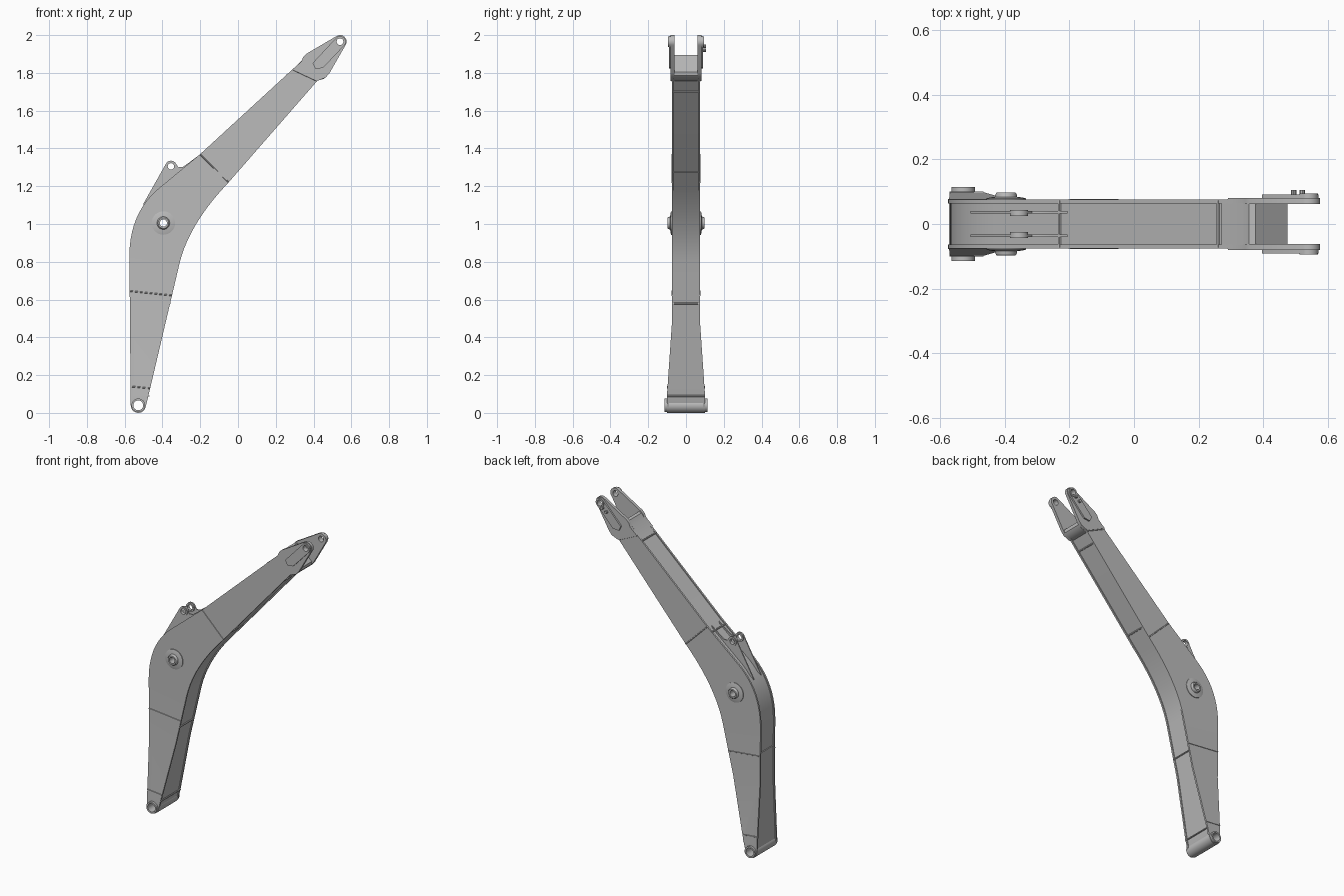
import bpy, bmesh
from math import sin, cos, radians, pi
from mathutils import Vector, Matrix

if "Cube" in bpy.data.objects:
    bpy.data.objects.remove(bpy.data.objects["Cube"])

steel = bpy.data.materials.new("grey steel")
steel.use_nodes = True
GREY = (0.5, 0.5, 0.5, 1)
steel.diffuse_color = GREY
steel.node_tree.nodes["Principled BSDF"].inputs["Base Color"].default_value = GREY

FOOT, PIVOT, LUG, TIP = (-0.528, 0.04), (-0.395, 1.005), (-0.355, 1.305), (0.54, 1.965)


def finish(name, bm):
    bmesh.ops.recalc_face_normals(bm, faces=bm.faces)
    mesh = bpy.data.meshes.new(name)
    bm.to_mesh(mesh)
    bm.free()
    mesh.materials.append(steel)
    ob = bpy.data.objects.new(name, mesh)
    bpy.context.collection.objects.link(ob)
    return ob


def smooth(ob):
    bpy.ops.object.select_all(action='DESELECT')
    ob.select_set(True)
    bpy.context.view_layer.objects.active = ob
    bpy.ops.object.shade_smooth_by_angle(angle=radians(32))


def arc(c, r, a0, a1, n=12):
    steps = [radians(a0 + (a1 - a0) * i / n) for i in range(n + 1)]
    return [(c[0] + r * cos(a), c[1] + r * sin(a)) for a in steps]


def bend(a, b, c, n=10):
    a, b, c = Vector(a), Vector(b), Vector(c)
    ts = [i / n for i in range(n + 1)]
    return [tuple(a * (1 - t) ** 2 + b * 2 * t * (1 - t) + c * t * t) for t in ts]


def inset(pts, d):
    out = []
    for i, p in enumerate(pts):
        p = Vector(p)
        e0 = (p - Vector(pts[i - 1])).normalized()
        e1 = (Vector(pts[(i + 1) % len(pts)]) - p).normalized()
        n0, n1 = Vector((-e0.y, e0.x)), Vector((-e1.y, e1.x))
        out.append(tuple(p + (n0 + n1) * d / (1 + n0.dot(n1))))
    return out


def flare(z):
    return 0.026 * min(1, max(0, (0.47 - z) / 0.38))


def prism(name, pts, y0, y1, flared=False):
    bm = bmesh.new()
    face = bm.faces.new([bm.verts.new((x, y0, z)) for x, z in pts])
    ext = bmesh.ops.extrude_face_region(bm, geom=[face], use_keep_orig=True)
    for v in ext["geom"]:
        if isinstance(v, bmesh.types.BMVert):
            v.co.y = y1
    if flared:
        for h in (0.47, 0.09):
            bmesh.ops.bisect_plane(bm, geom=bm.verts[:] + bm.edges[:] + bm.faces[:],
                                   plane_co=(0, 0, h), plane_no=(0, 0, 1))
        for v in bm.verts:
            v.co.y += flare(v.co.z) * (1 if v.co.y > 0 else -1)
    return finish(name, bm)


def ring(name, c, profile, n=32):
    # closed (radius, y) profile turned about a pin axis along y
    bm = bmesh.new()
    loops = [[bm.verts.new((c[0] + r * cos(2 * pi * i / n), y, c[1] + r * sin(2 * pi * i / n)))
              for r, y in profile] for i in range(n)]
    m = len(profile)
    for i in range(n):
        a, b = loops[i], loops[(i + 1) % n]
        for j in range(m):
            k = (j + 1) % m
            bm.faces.new((a[j], a[k], b[k], b[j]))
    ob = finish(name, bm)
    smooth(ob)
    return ob


def rod(name, p, q, r, n=10):
    p, q = Vector(p), Vector(q)
    bm = bmesh.new()
    turn = (q - p).to_track_quat('Z', 'Y').to_matrix().to_4x4()
    bmesh.ops.create_cone(bm, cap_ends=True, segments=n, radius1=r, radius2=r,
                          depth=(q - p).length,
                          matrix=Matrix.Translation((p + q) / 2) @ turn)
    ob = finish(name, bm)
    smooth(ob)
    return ob


def drill(ob, c, r):
    cutter = rod("pin_cutter", (c[0], -0.3, c[1]), (c[0], 0.3, c[1]), r, 32)
    cutter.hide_render = True
    mod = ob.modifiers.new("pin_hole", 'BOOLEAN')
    mod.operation, mod.solver, mod.object = 'DIFFERENCE', 'EXACT', cutter
    with bpy.context.temp_override(object=ob, active_object=ob):
        bpy.ops.object.modifier_apply(modifier=mod.name)
    bpy.data.objects.remove(cutter)


# Bent boom: box core between two slightly proud side plates
outline = (arc(FOOT, 0.04, 180, 345) + [(-0.465, 0.13)]
           + bend((-0.31, 0.79), (-0.26, 1.0), (-0.05, 1.22))
           + [(0.42, 1.758), (0.29, 1.82), (-0.2, 1.37)]
           + bend((-0.43, 1.18), (-0.575, 1.05), (-0.575, 0.83)))
boom = [prism("boom_core", inset(outline, 0.006), -0.066, 0.066, True)]
for side, s in (("left", 1), ("right", -1)):
    boom.append(prism("boom_plate_" + side, outline, s * 0.064, s * 0.075, True))
for ob in boom:
    drill(ob, PIVOT, 0.02)
    drill(ob, FOOT, 0.026)
    smooth(ob)

# Closing block between the fork cheeks
tip_block = [(0.27, 1.80), (0.41, 1.757), (0.455, 1.768), (0.472, 1.785),
             (0.475, 1.805), (0.375, 1.895), (0.355, 1.892), (0.335, 1.862)]
smooth(prism("tip_block", tip_block, -0.065, 0.065))

# Fork cheeks, raised doublers and pin bosses
cheek = ([(0.29, 1.82), (0.335, 1.86), (0.345, 1.883), (0.36, 1.9)] + arc(TIP, 0.035, 120, -40)
         + [(0.485, 1.80), (0.465, 1.776), (0.42, 1.758)])
doubler = [(0.395, 1.852)] + arc(TIP, 0.03, 120, -40) + [(0.45, 1.826), (0.41, 1.822)]
lug = ([(-0.505, 1.1)] + arc(LUG, 0.03, 150, 30)
       + [(-0.315, 1.3), (-0.29, 1.303), (-0.25, 1.332), (-0.205, 1.366), (-0.25, 1.29),
          (-0.4, 1.17)])
for side, s in (("left", 1), ("right", -1)):
    parts = [(prism("fork_cheek_" + side, cheek, s * 0.062, s * 0.081), TIP, 0.018),
             (prism("fork_doubler_" + side, doubler, s * 0.08, s * 0.091), TIP, 0.018),
             (prism("cylinder_lug_" + side, lug, s * 0.033, s * 0.04), LUG, 0.017)]
    for ob, c, r in parts:
        drill(ob, c, r)
        smooth(ob)
    ring("fork_boss_" + side, TIP, [(0.018, s * 0.064), (0.028, s * 0.064),
                                    (0.028, s * 0.095), (0.018, s * 0.095)])
    ring("lug_boss_" + side, LUG, [(0.017, s * 0.024), (0.028, s * 0.024),
                                   (0.028, s * 0.044), (0.017, s * 0.044)])
    # Side pivot: thin disc with a stepped hub
    ring("pivot_hub_" + side, PIVOT, [(0.019, s * 0.06), (0.062, s * 0.06), (0.062, s * 0.079),
                                      (0.05, s * 0.082), (0.034, s * 0.084), (0.032, s * 0.094),
                                      (0.028, s * 0.098), (0.019, s * 0.098)])
    # Foot collar
    ring("foot_collar_" + side, FOOT, [(0.026, s * 0.09), (0.036, s * 0.09),
                                       (0.036, s * 0.115), (0.026, s * 0.115)])
ring("foot_tube", FOOT, [(0.026, -0.1), (0.04, -0.1), (0.04, 0.1), (0.026, 0.1)])

# Grease fittings on the left fork cheek
for i, (x, z) in enumerate(((0.493, 1.92), (0.52, 1.94))):
    rod("grease_fitting_%d" % i, (x, 0.085, z), (x, 0.105, z), 0.009)

# Weld seams on the side plates
side_seams = [((-0.57, 0.14), (-0.466, 0.13)), ((-0.574, 0.645), (-0.35, 0.622)),
              ((-0.2, 1.368), (-0.05, 1.22)), ((0.29, 1.818), (0.418, 1.758))]
for i, (p, q) in enumerate(side_seams):
    for side, s in (("left", 1), ("right", -1)):
        ends = [(x, s * (0.074 + flare(z)), z) for x, z in (p, q)]
        rod("side_seam_%d_%s" % (i, side), *ends, 0.004, 6)

# Weld seams across the back and belly plates
for i, (x, z) in enumerate(((-0.474, 0.09), (-0.362, 0.58), (-0.009, 1.274), (0.364, 1.7),
                            (-0.567, 0.66), (-0.23, 1.341), (0.26, 1.789))):
    w = 0.072 + flare(z)
    rod("cross_seam_%d" % i, (x, -w, z), (x, w, z), 0.005, 6)
